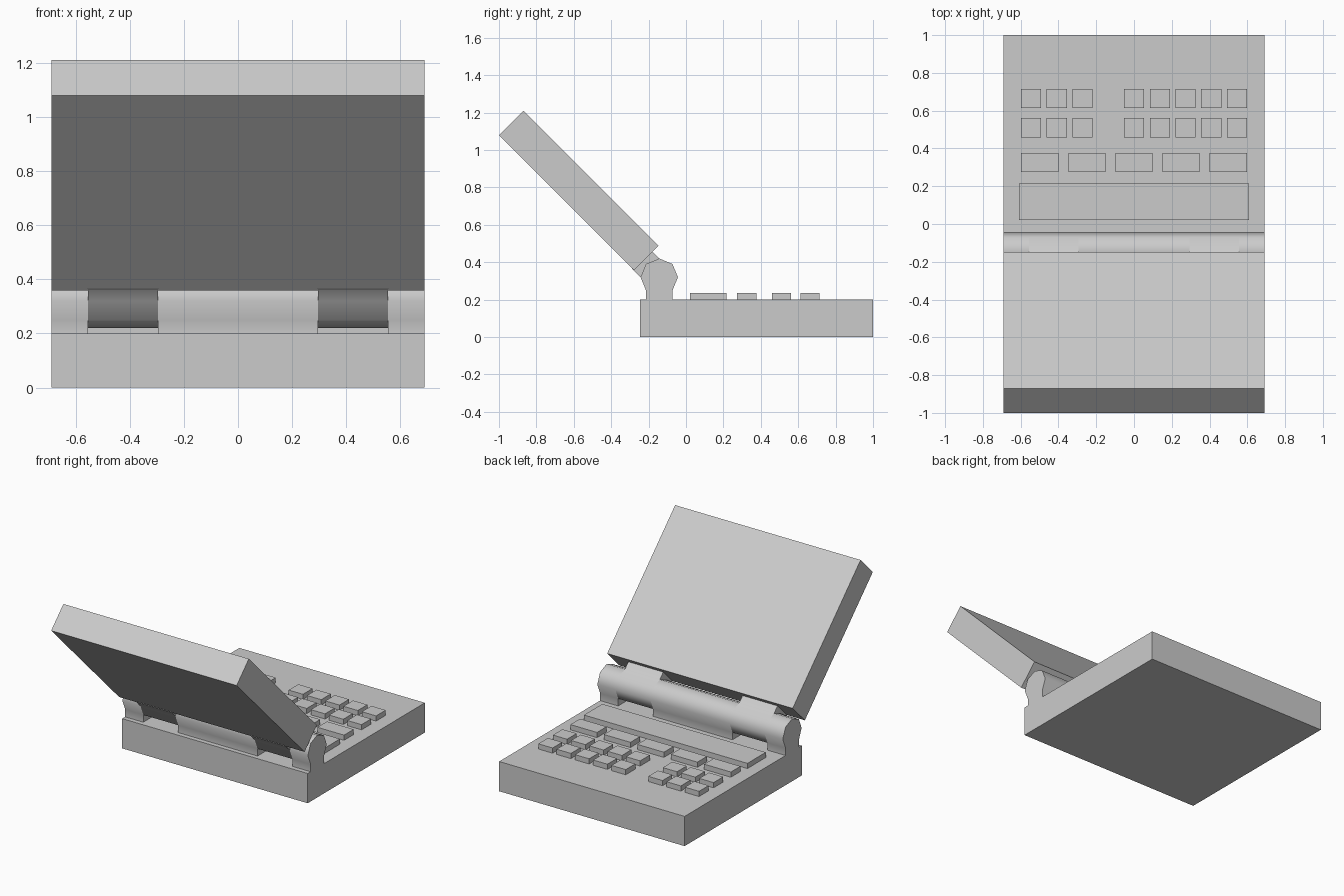
import bpy, bmesh
from math import radians, sin, cos

cube = bpy.data.objects.get("Cube")
if cube:
    bpy.data.objects.remove(cube, do_unlink=True)

grey = bpy.data.materials.new("plain_grey")
grey.use_nodes = True
COLOUR = (0.6, 0.6, 0.6, 1)
grey.diffuse_color = COLOUR
grey.node_tree.nodes["Principled BSDF"].inputs["Base Color"].default_value = COLOUR

HALF_W = 0.69
BASE_TOP = 0.2
HINGE_Y, HINGE_Z, HINGE_R = -0.143, 0.32, 0.1


def extrude_profile(name, profile, x0, x1, smooth=False):
    """Extrude a (y, z) outline along x."""
    bm = bmesh.new()
    face = bm.faces.new([bm.verts.new((x0, y, z)) for y, z in profile])
    grown = bmesh.ops.extrude_face_region(bm, geom=[face])["geom"]
    verts = [v for v in grown if isinstance(v, bmesh.types.BMVert)]
    bmesh.ops.translate(bm, verts=verts, vec=(x1 - x0, 0, 0))
    if not any(f.normal.x < 0 and f.calc_center_median().x == x0 for f in bm.faces):
        # Close the starting end when the extrusion has moved its face
        starts = [v for v in bm.verts if abs(v.co.x - x0) < 1e-6]
        bmesh.ops.holes_fill(bm, edges=[e for e in bm.edges
                             if e.is_boundary and all(v in starts for v in e.verts)])
    bmesh.ops.recalc_face_normals(bm, faces=bm.faces[:])
    mesh = bpy.data.meshes.new(name)
    bm.to_mesh(mesh)
    bm.free()
    mesh.materials.append(grey)
    if smooth:
        mesh.shade_smooth()
        mesh.set_sharp_from_angle(angle=radians(50))
    obj = bpy.data.objects.new(name, mesh)
    bpy.context.collection.objects.link(obj)
    return obj


def block(name, x, y, w, d, z0, z1):
    """Box centred on x and y."""
    outline = [(y - d / 2, z0), (y + d / 2, z0), (y + d / 2, z1), (y - d / 2, z1)]
    return extrude_profile(name, outline, x - w / 2, x + w / 2)


def hinge_point(degrees):
    a = radians(degrees)
    return HINGE_Y + HINGE_R * cos(a), HINGE_Z + HINGE_R * sin(a)


# Base
block("base", 0, 0.3775, 2 * HALF_W, 1.245, 0, BASE_TOP)

# Lid, tilted at 45 degrees
extrude_profile("lid", [(-1, 1.08), (-0.278, 0.358), (-0.148, 0.488), (-0.87, 1.21)],
                -HALF_W, HALF_W)

# Hinge knuckles on the base: octagonal barrel on a pedestal
barrel = [hinge_point(a) for a in range(-45, 226, 45)]
knuckle = [(barrel[0][0], BASE_TOP)] + barrel + [(barrel[-1][0], BASE_TOP)]
TAB_IN, TAB_OUT = 0.295, 0.555
extrude_profile("middle_hinge_knuckle", knuckle, -TAB_IN, TAB_IN, True)
extrude_profile("left_hinge_knuckle", knuckle, TAB_OUT, HALF_W, True)
extrude_profile("right_hinge_knuckle", knuckle, -HALF_W, -TAB_OUT, True)

# Lid tabs: barrel carried up into the lid
top, front = hinge_point(90), hinge_point(180)
REACH = 0.045
tab = [hinge_point(a) for a in range(180, 451, 45)]
tab += [(top[0] - REACH, top[1] + REACH), (front[0] - REACH, front[1] + REACH)]
extrude_profile("left_lid_tab", tab, TAB_IN, TAB_OUT, True)
extrude_profile("right_lid_tab", tab, -TAB_OUT, -TAB_IN, True)

# Keys
KEY_TOP = 0.235
block("long_key", 0, 0.118, 1.216, 0.195, BASE_TOP, KEY_TOP)
for i in range(5):
    block(f"wide_key_{i + 1}", (i - 2) * 0.249, 0.325, 0.198, 0.102, BASE_TOP, KEY_TOP)
for row, y in enumerate((0.51, 0.664)):
    for i in range(5):
        block(f"left_key_{row + 1}_{i + 1}", 0.545 - i * 0.136, y, 0.106, 0.102,
              BASE_TOP, KEY_TOP)
    for i in range(3):
        block(f"right_key_{row + 1}_{i + 1}", -0.545 + i * 0.136, y, 0.106, 0.102,
              BASE_TOP, KEY_TOP)
